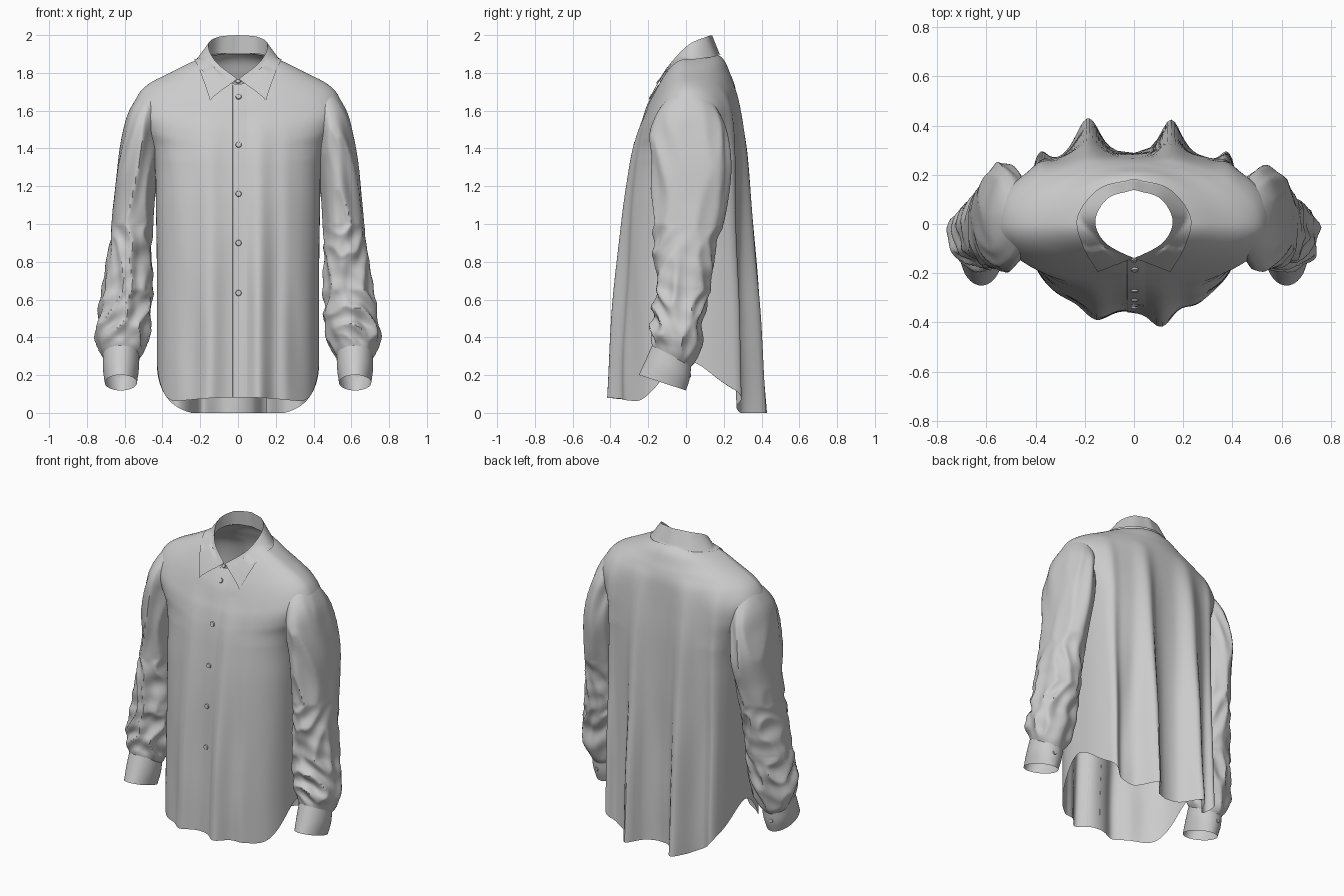
import bpy, bmesh, math
from mathutils import Vector, noise
from mathutils.bvhtree import BVHTree

if "Cube" in bpy.data.objects:
    bpy.data.objects.remove(bpy.data.objects["Cube"])


def curve_at(keys, u):
    """Smooth interpolation of rows keyed (increasing) on their first number."""
    u = min(max(u, keys[0][0]), keys[-1][0])
    i = 0
    while i < len(keys) - 2 and u > keys[i + 1][0]:
        i += 1
    p0, p1 = keys[max(i - 1, 0)], keys[i]
    p2, p3 = keys[i + 1], keys[min(i + 2, len(keys) - 1)]
    h = p2[0] - p1[0]
    f = (u - p1[0]) / h
    out = []
    for k in range(1, len(p1)):
        m1 = (p2[k] - p0[k]) / (p2[0] - p0[0]) * h
        m2 = (p3[k] - p1[k]) / (p3[0] - p1[0]) * h
        out.append((2*f**3 - 3*f*f + 1) * p1[k] + (f**3 - 2*f*f + f) * m1
                   + (3*f*f - 2*f**3) * p2[k] + (f**3 - f*f) * m2)
    return out


def finish(name, bm, angle=50):
    me = bpy.data.meshes.new(name)
    bm.to_mesh(me)
    bm.free()
    ob = bpy.data.objects.new(name, me)
    bpy.context.collection.objects.link(ob)
    bpy.ops.object.select_all(action='DESELECT')
    ob.select_set(True)
    bpy.context.view_layer.objects.active = ob
    bpy.ops.object.shade_smooth_by_angle(angle=math.radians(angle))
    return ob


def sheet(name, rows, closed=False, hidden=None, angle=50):
    """Skin rows of points; drop faces lying wholly inside another part."""
    bm = bmesh.new()
    vs = [[bm.verts.new(p) for p in r] for r in rows]
    n = len(rows[0])
    for a, b in zip(vs, vs[1:]):
        for j in range(n if closed else n - 1):
            q = (a[j], a[(j+1) % n], b[(j+1) % n], b[j])
            if not (hidden and all(hidden(v.co) for v in q)):
                bm.faces.new(q)
    bmesh.ops.delete(bm, geom=[v for v in bm.verts if not v.link_faces], context='VERTS')
    bmesh.ops.recalc_face_normals(bm, faces=bm.faces)
    return finish(name, bm, angle)


# height, half width, front depth, back depth, drop of the front edge
BODY = [(0.0, .43, .35, .285, 0), (.4, .43, .34, .285, 0), (.8, .43, .325, .285, 0),
        (1.1, .435, .305, .285, 0), (1.3, .44, .283, .285, 0), (1.42, .465, .27, .283, .03),
        (1.52, .515, .26, .278, .08), (1.62, .55, .245, .272, .12), (1.7, .518, .228, .265, .15),
        (1.75, .46, .215, .253, .16), (1.8, .36, .197, .232, .16), (1.86, .24, .165, .198, .16),
        (1.885, .165, .14, .155, .145)]
# height, inner x, outer x, front y, back y, slant
SLEEVE = [(.285, .53, .705, -.175, .02, .5), (.33, .50, .73, -.18, .05, .45),
          (.4, .475, .757, -.19, .08, .3), (.5, .46, .742, -.18, .10, .1),
          (.7, .455, .71, -.175, .13, 0), (.9, .455, .68, -.175, .17, 0),
          (1.1, .445, .66, -.175, .215, 0), (1.3, .43, .642, -.19, .25, 0),
          (1.5, .41, .605, -.185, .215, 0), (1.6, .40, .575, -.15, .17, 0),
          (1.7, .39, .512, -.07, .10, 0), (1.75, .39, .45, -.02, .04, 0)]
CUFF = [(.16, .535, .705, -.25, .0, .33), (.23, .525, .715, -.215, .02, .4),
        (.305, .522, .715, -.18, .028, .5)]
# pleats: centre x, depth, width
FRONT = [(-.15, .055, .065), (.11, .08, .058), (.25, .015, .04)]
BACK = [(-.185, .145, .068), (.15, .142, .06), (-.385, .075, .042), (.385, .075, .042)]


def exponent(z, front):
    return 2 + (.6 if front else 1.9) * min(max((1.74 - z) / .4, 0), 1)


def body_point(t, zc):
    w, df, db, drop = curve_at(BODY, zc)
    c, s = math.cos(t), math.sin(t)
    front = s < 0
    n = exponent(zc, front)
    x = math.copysign(abs(c) ** (2/n), c) * w
    yy = abs(s) ** (2/n)
    g = max((1.75 - zc) / 1.75, 0) ** (.9 if front else .8)
    fold = sum(d * math.exp(-((x - m) / q) ** 2) for m, d, q in (FRONT if front else BACK))
    y = yy * (df if front else db) + fold * g * min(1, abs(s) * 2)
    y += .012 * yy * g * noise.noise(Vector((x * 9, y * 4, zc * 2)))
    z = zc - drop * yy * yy if front else zc + .02 * yy * yy * max(0, (zc - 1.8) / .085)
    return Vector((x, -y if front else y, z))


def hem(t):
    s = math.sin(t)
    yy = abs(s) ** (2 / exponent(0, s < 0))
    if s < 0:
        u = min(yy / .78, 1)
        return .28 - .22 * u * u * (3 - 2*u) + .022 * yy ** 8
    return .28 * (1 - min(yy / .97, 1) ** 1.7)


def inside_body(p):
    if p.z < 1.3:
        return False
    zc = p.z
    for _ in range(4):
        w, df, db, drop = curve_at(BODY, zc)
        d = df if p.y < 0 else db
        zc = p.z + (drop * min(1, (p.y / d) ** 2) if p.y < 0 else 0)
    n = exponent(zc, p.y < 0)
    return (abs(p.x) / w) ** n + (abs(p.y) / d) ** n < .95


def inside_sleeve(p):
    if not 1.3 < p.z < 1.7:
        return False
    a, b, f, k, _ = curve_at(SLEEVE, p.z)
    return ((abs(p.x) - (a+b)/2) / (b-a) * 2) ** 2 + ((p.y - (f+k)/2) / (k-f) * 2) ** 2 < .8


# shirt body
N = 240
angs = [2 * math.pi * j / N for j in range(N)]
rows = []
for i in range(111):
    v = i / 110
    rows.append([body_point(t, hem(t) * (1 - v) + 1.885 * v) for t in angs])
body = sheet("shirt_body", rows, True, inside_sleeve)
tree = BVHTree.FromPolygons([v.co for v in body.data.vertices], [p.vertices for p in body.data.polygons])


def arm_rows(keys, side, count, seg, wrinkle):
    out = []
    for i in range(count + 1):
        z = keys[0][0] + (keys[-1][0] - keys[0][0]) * i / count
        a, b, f, k, sl = curve_at(keys, z)
        row = []
        for j in range(seg):
            t = 2 * math.pi * j / seg
            c, s = math.cos(t), math.sin(t)
            r = 1
            if wrinkle:
                ease = min(1, (z - .285) / .06) * min(1, max(0, (1.72 - z) / .25))
                low = min(max((1.0 - z) / .35, 0), 1)
                q = Vector((c * 1.3 + side * 5, s * 1.3, z * (3 + 5 * low) + .8 * c + .6 * s))
                r += (.08 + .08 * low) * (.4 - 2 * abs(noise.noise(q))) * ease
                r += .02 * low * math.sin(z * 55 + 3 * s + 2 * c) * ease
            y = (k - f) / 2 * s * r
            row.append(Vector((side * ((a+b)/2 + (b-a)/2 * c * r), (f+k)/2 + y, z - sl * y)))
        out.append(row)
    return out


def button(name, loc, normal, r=.016):
    bm = bmesh.new()
    bmesh.ops.create_cone(bm, cap_ends=True, segments=20, radius1=r, radius2=r * .85, depth=.008)
    rot = Vector(normal).to_track_quat('Z', 'Y')
    for v in bm.verts:
        v.co = rot @ v.co + Vector(loc)
    finish(name, bm, 30)


# sleeves, cuffs and cuff buttons
for side, tag in ((-1, "left"), (1, "right")):
    sheet("sleeve_" + tag, arm_rows(SLEEVE, side, 140, 72, True), True, inside_body)
    sheet("cuff_" + tag, arm_rows(CUFF, side, 10, 56, False), True)
    button("cuff_button_" + tag, (side * .635, .022, .20), (side * .1, 1, 0), .013)


def front_hit(x, z):
    h = tree.ray_cast(Vector((x, -2, z)), Vector((0, 1, 0)))
    return h[0].y if h[0] else -.15


# button placket, its free edge on the left and faired into the cloth on the right
strip = []
for i in range(91):
    z = .085 + (1.735 - .085) * i / 90
    strip.append([Vector((x, front_hit(x, z) - d, z)) for x, d in
                  ((-.028, -.001), (-.027, .005), (-.01, .005), (.012, .004), (.032, .002), (.05, -.0005))])
sheet("placket", strip, angle=40)

# front buttons
for i, z in enumerate((1.675, 1.42, 1.16, .9, .635)):
    slope = front_hit(.003, z + .02) - front_hit(.003, z - .02)
    button("front_button_%d" % (i + 1), (.003, front_hit(.003, z) - .008, z), (0, -1, slope / .04))
button("collar_button", (.0, -.148, 1.755), (0, -1, .7), .013)

# collar half-outlines from centre back to centre front: position, x, y, z
STAND = [(0, 0, .145, 1.90), (1, .11, .11, 1.90), (2, .16, .015, 1.88), (3, .122, -.085, 1.82), (4, .0, -.138, 1.742)]
TOP = [(0, 0, .138, 2.0), (1, .105, .105, 1.99), (2, .157, .015, 1.95), (3, .118, -.075, 1.86), (4, .004, -.14, 1.768)]
FALL = [(0, 0, .182, 1.89), (1, .14, .145, 1.885), (2, .23, .03, 1.86), (3, .208, -.09, 1.78), (4, .148, -.195, 1.66)]
LIFT = .008


def half_loop(keys, m=32):
    half = [Vector(curve_at(keys, 4 * i / m)) for i in range(m + 1)]
    half[0].x = 0
    # level the outline where it crosses the centre back
    half[1].y = half[0].y - (half[0].y - half[2].y) * .25
    return [Vector((-p.x, p.y, p.z)) for p in reversed(half[1:])] + half


def rest(p, lay=False):
    """Keep a collar point just above the cloth, or lay it right on it."""
    h = tree.ray_cast(Vector((p.x, p.y, 3)), Vector((0, 0, -1)))
    if not h[0]:
        return p
    lift = LIFT + (.012 if p.y < -.1 else 0)
    return Vector((p.x, p.y, h[0].z + lift if lay else max(p.z, h[0].z + lift)))


stand, top, fall = half_loop(STAND), half_loop(TOP), half_loop(FALL)
down = [[rest(a.lerp(b, i / 10), i == 10) for a, b in zip(top, fall)] for i in range(1, 11)]
mid = [a.lerp(b, .5) for a, b in zip(stand, top)]
sheet("collar", [stand, mid, top] + down, angle=60)
